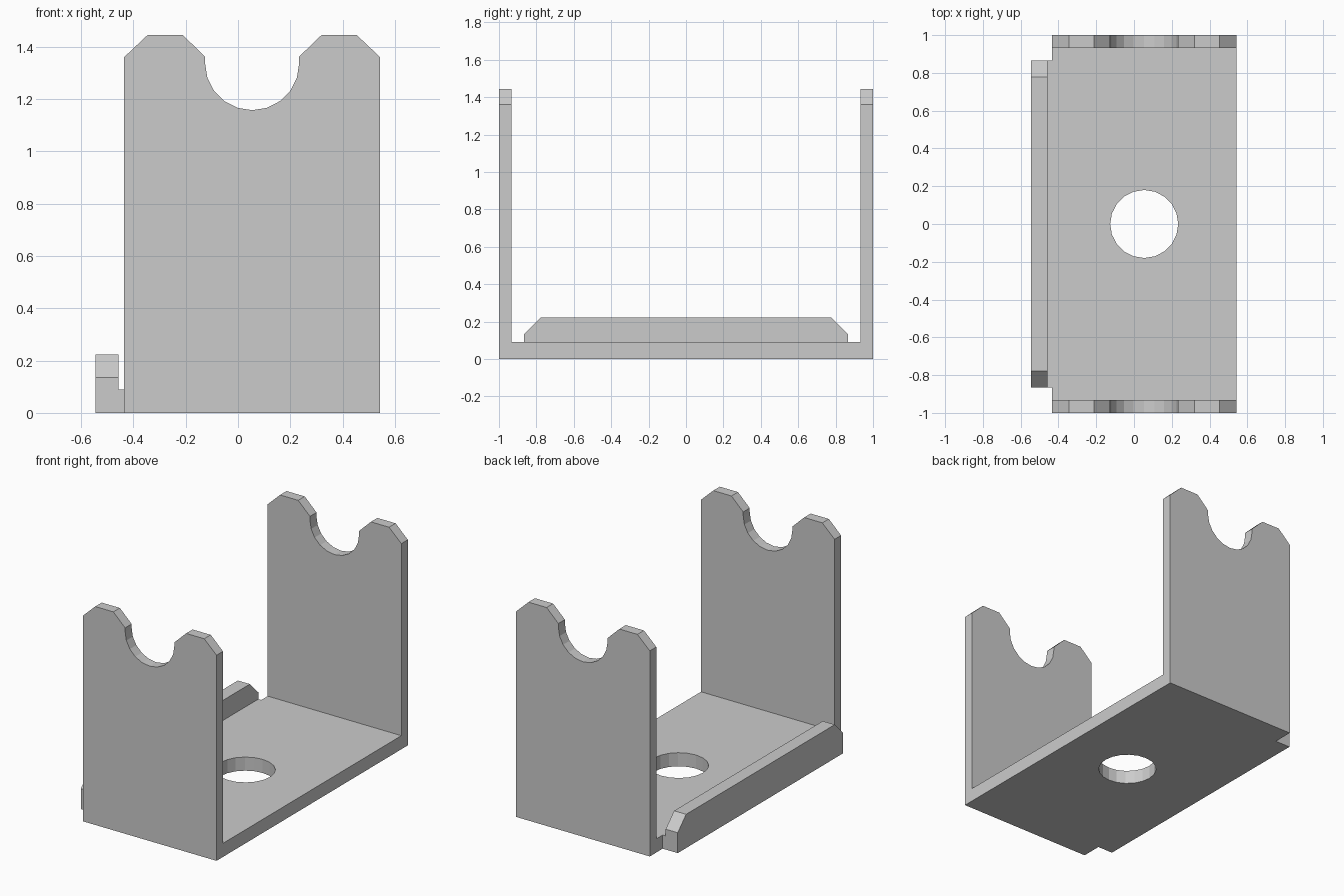
import bpy, bmesh
from math import cos, sin, pi
from mathutils import Vector

if "Cube" in bpy.data.objects:
    bpy.data.objects.remove(bpy.data.objects["Cube"])

CX = 0.054      # centre line of the cradle and floor hole
R = 0.18        # radius of both round cuts


def prism(name, profile, place, start, end):
    """Extrude a 2D profile; place(u, v, d) maps it into 3D."""
    bm = bmesh.new()
    face = bm.faces.new([bm.verts.new(place(u, v, start)) for u, v in profile])
    ext = bmesh.ops.extrude_face_region(bm, geom=[face])
    move = Vector(place(0, 0, end)) - Vector(place(0, 0, start))
    bmesh.ops.translate(bm, vec=move, verts=[g for g in ext["geom"] if isinstance(g, bmesh.types.BMVert)])
    bmesh.ops.recalc_face_normals(bm, faces=bm.faces)
    mesh = bpy.data.meshes.new(name)
    bm.to_mesh(mesh)
    bm.free()
    obj = bpy.data.objects.new(name, mesh)
    bpy.context.collection.objects.link(obj)
    return obj


def combine(obj, tool, operation):
    """Apply a boolean and remove the tool object."""
    mod = obj.modifiers.new(operation.lower(), 'BOOLEAN')
    mod.operation, mod.solver, mod.object = operation, 'EXACT', tool
    bpy.context.view_layer.objects.active = obj
    bpy.ops.object.modifier_apply(modifier=mod.name)
    bpy.data.objects.remove(tool)


def along_x(u, v, d):
    return (d, u, v)


def along_y(u, v, d):
    return (u, d, v)


def along_z(u, v, d):
    return (u, v, d)


def mirrored(half, centre):
    return half + [(2 * centre - u, v) for u, v in reversed(half)]


# Folded U channel: floor and two upright walls
channel = mirrored([(-0.932, 0.09), (-0.932, 1.445), (-1, 1.445), (-1, 0)], 0)
bracket = prism("cradle_bracket", channel, along_x, -0.435, 0.543)

# Trim both uprights with chamfered corners and a round cradle notch
trim = [(-0.6, 1.36), (-0.435, 1.36), (-0.345, 1.445), (-0.345, 1.6), (-0.6, 1.6)]
combine(bracket, prism("corner_cutter_left", trim, along_y, -1.2, 1.2), 'DIFFERENCE')
trim = [(2 * CX - u, v) for u, v in trim]
combine(bracket, prism("corner_cutter_right", trim, along_y, -1.2, 1.2), 'DIFFERENCE')

arc = [(CX + R * cos(a), 1.337 + R * sin(a)) for a in (-pi + pi * i / 10 for i in range(11))]
mouth = [(CX - R, 1.362), (CX - 0.266, 1.445), (CX - 0.266, 1.6)]
notch = arc + [(2 * CX - u, v) for u, v in mouth] + mouth[::-1]
combine(bracket, prism("notch_cutter", notch, along_y, -1.2, 1.2), 'DIFFERENCE')

# Round hole in the floor
circle = [(CX + R * cos(pi * i / 10), R * sin(pi * i / 10)) for i in range(20)]
combine(bracket, prism("hole_cutter", circle, along_z, -0.1, 0.2), 'DIFFERENCE')

# Side lip with chamfered ends, joined to the floor by a short tab
lip_half = [(-0.865, 0), (-0.865, 0.135), (-0.777, 0.223)]
lip = prism("side_lip", mirrored(lip_half, 0), along_x, -0.545, -0.435)
step = [(-0.457, 0.09), (-0.3, 0.09), (-0.3, 0.4), (-0.457, 0.4)]
combine(lip, prism("step_cutter", step, along_y, -1, 1), 'DIFFERENCE')
combine(bracket, lip, 'UNION')
